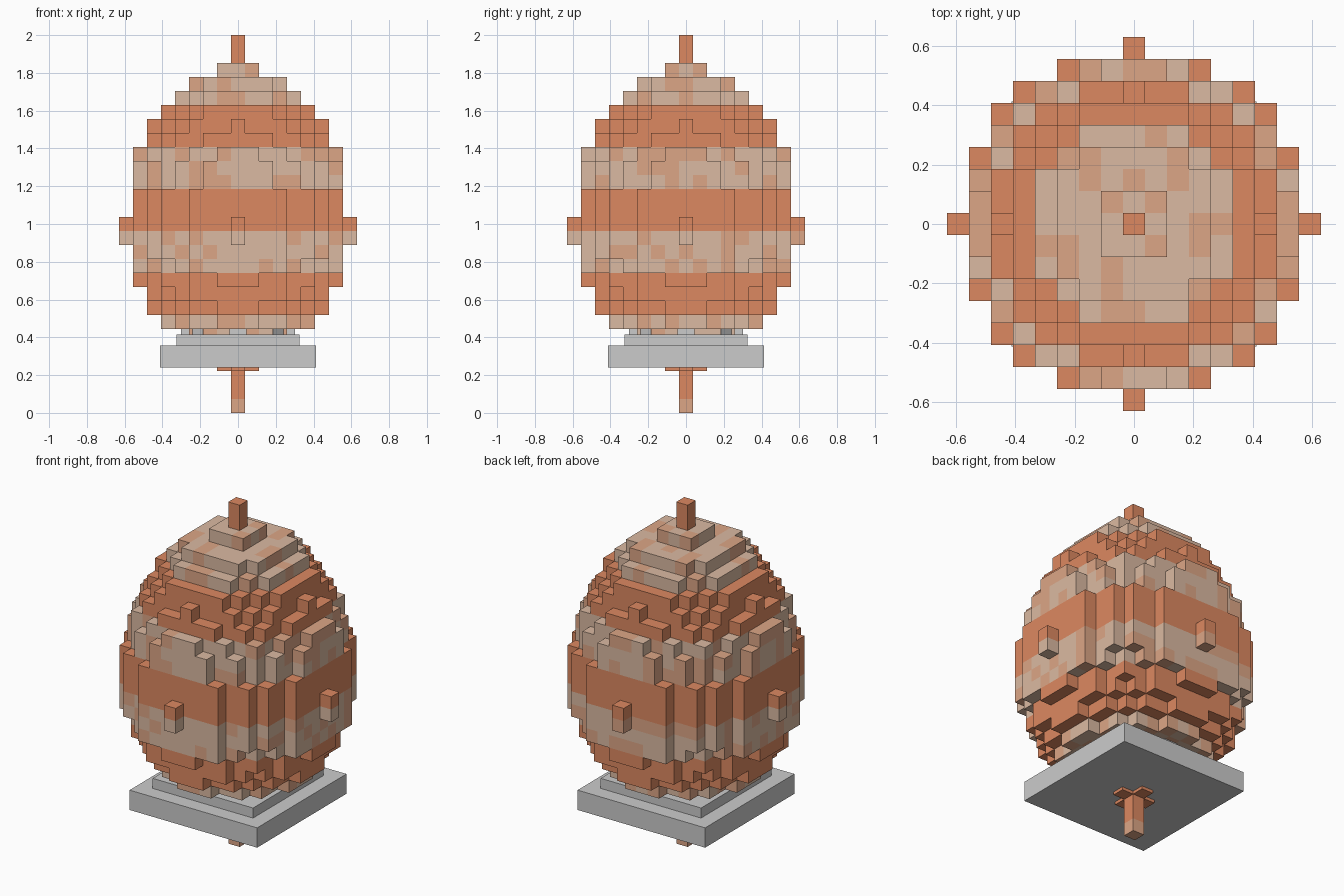
import bpy, bmesh, math, random
from mathutils import Vector

if "Cube" in bpy.data.objects:
    bpy.data.objects.remove(bpy.data.objects["Cube"])

random.seed(4)
V = 2 / 27  # voxel size: the model is 27 layers tall

# squared radius (in voxels) of each layer's disc, bottom to top
R2 = [0, 0, 0, 1, 4, 13, 28, 38, 45, 51, 59, 61, 64, 64, 61, 61,
      55, 53, 50, 42, 36, 29, 20, 13, 2, 0, 0]


def material(name, rgb):
    m = bpy.data.materials.new(name)
    m.diffuse_color = (*rgb, 1)
    m.use_nodes = True
    m.node_tree.nodes["Principled BSDF"].inputs["Base Color"].default_value = m.diffuse_color
    return m


def link(name, bm, mats=()):
    me = bpy.data.meshes.new(name)
    bm.to_mesh(me)
    bm.free()
    for m in mats:
        me.materials.append(m)
    ob = bpy.data.objects.new(name, me)
    bpy.context.collection.objects.link(ob)
    return ob


# banded colours: plain orange, mid peach and pale peach
mats = [material("orange", (0.72, 0.25, 0.12)),
        material("mid_peach", (0.72, 0.38, 0.24)),
        material("pale_peach", (0.71, 0.49, 0.36))]

# voxel egg: three-layer bands alternate between plain and mottled
cells = {}
for k, r2 in enumerate(R2):
    plain = ((k - 1) // 3) % 2 == 0
    for i in range(-8, 9):
        for j in range(-8, 9):
            if i * i + j * j <= r2:
                cells[i, j, k] = 0 if plain else random.choice((1, 2, 2))

bm = bmesh.new()
verts = {}


def corner(p):
    key = tuple(round(2 * c) for c in p)
    if key not in verts:
        verts[key] = bm.verts.new((p[0] * V, p[1] * V, (p[2] + 0.5) * V))
    return verts[key]


for c, mat in cells.items():
    for axis in range(3):
        for s in (-1, 1):
            n = Vector((0, 0, 0))
            n[axis] = s
            if tuple(int(a + b) for a, b in zip(c, n)) in cells:
                continue  # only exposed sides become faces
            u = Vector((0, 0, 0))
            u[(axis + 1) % 3] = 1
            w = n.cross(u)
            mid = Vector(c) + n / 2
            f = bm.faces.new([corner(mid + (a * u + b * w) / 2) for a, b in
                              ((-1, -1), (1, -1), (1, 1), (-1, 1))])
            f.material_index = mat
link("voxel_egg", bm, mats)


# square stand: two stepped slabs and a ring of small pegs
def box(name, loc, size, turn=0):
    bm = bmesh.new()
    bmesh.ops.create_cube(bm, size=1)
    bmesh.ops.scale(bm, vec=size, verts=bm.verts)
    ob = link(name, bm)
    ob.location = loc
    ob.rotation_euler.z = turn
    return ob


box("stand_base", (0, 0, 0.298), (0.826, 0.826, 0.116))
box("stand_step", (0, 0, 0.385), (0.65, 0.65, 0.06))
for n in range(8):
    a = n * math.tau / 8
    box(f"stand_peg_{n + 1}", (0.257 * math.cos(a), 0.257 * math.sin(a), 0.429),
        (0.09, 0.09, 0.03), a)
